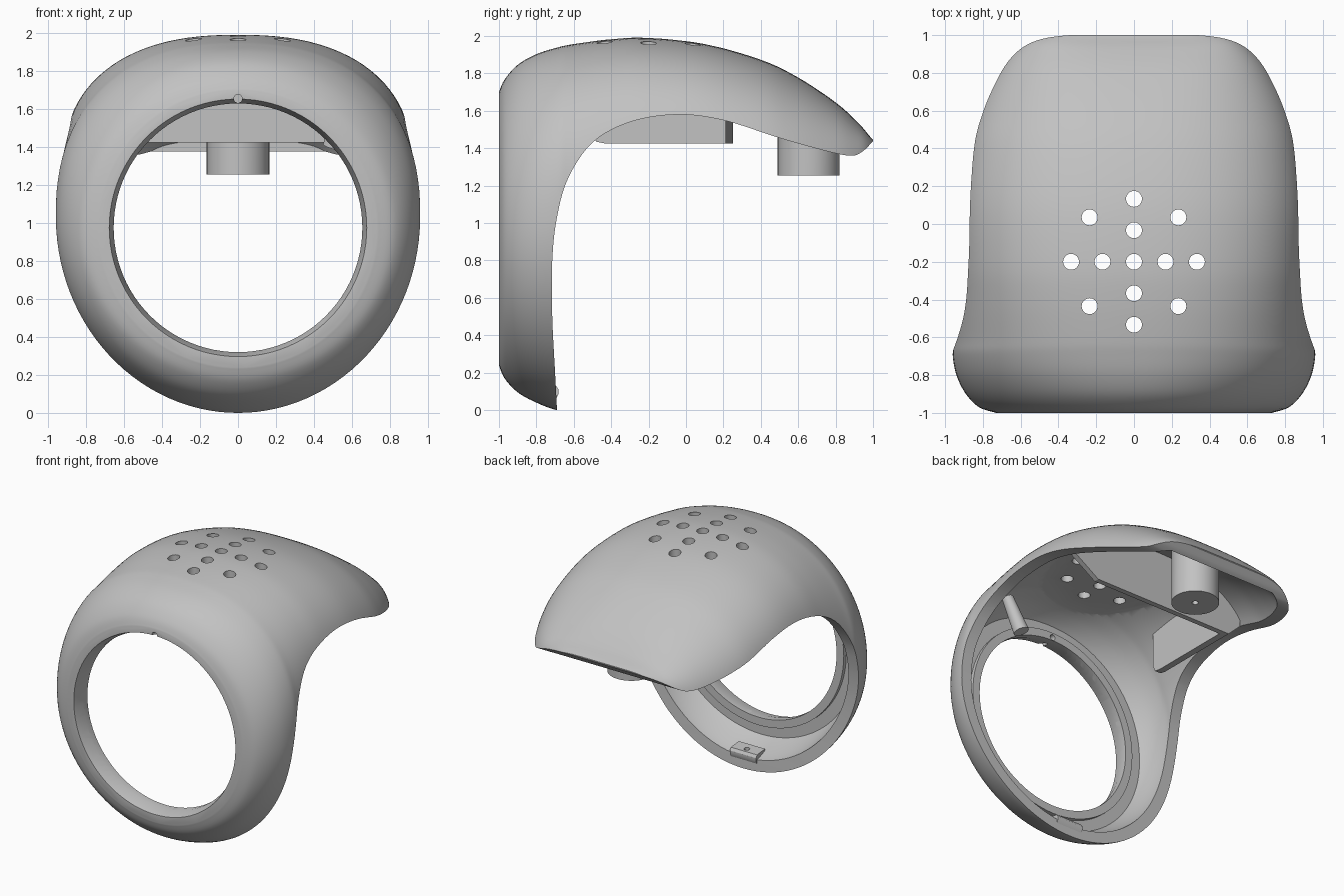
import bpy, bmesh, math
from mathutils import Vector

if "Cube" in bpy.data.objects:
    bpy.data.objects.remove(bpy.data.objects["Cube"], do_unlink=True)

grey = bpy.data.materials.new("plain grey")
grey.use_nodes = True
grey.diffuse_color = (0.54, 0.54, 0.54, 1)
grey.node_tree.nodes["Principled BSDF"].inputs["Base Color"].default_value = (0.54, 0.54, 0.54, 1)


def make(name, bm):
    bmesh.ops.recalc_face_normals(bm, faces=bm.faces)
    mesh = bpy.data.meshes.new(name)
    bm.to_mesh(mesh)
    bm.free()
    mesh.materials.append(grey)
    ob = bpy.data.objects.new(name, mesh)
    bpy.context.collection.objects.link(ob)
    return ob


def boolean(ob, cutter, operation="DIFFERENCE", keep=False):
    mod = ob.modifiers.new("cut", "BOOLEAN")
    mod.object, mod.operation, mod.solver = cutter, operation, "EXACT"
    bpy.context.view_layer.objects.active = ob
    bpy.ops.object.modifier_apply(modifier=mod.name)
    if not keep:
        bpy.data.objects.remove(cutter, do_unlink=True)


def smooth(rows, steps):
    """Catmull-Rom curve through rows of any width."""
    out = []
    for i in range(len(rows) - 1):
        a, b, c, d = (rows[max(0, min(k, len(rows) - 1))] for k in range(i - 1, i + 3))
        for s in range(steps):
            t = s / steps
            out.append([q + t * ((r - p) + t * ((2 * p - 5 * q + 4 * r - n)
                        + t * (3 * q - p - 3 * r + n))) / 2
                        for p, q, r, n in zip(a, b, c, d)])
    out.append(list(rows[-1]))
    return out


# Body stations: y, half width, top, bottom, widest height, roundness
STATIONS = smooth([
    (-1, .73, 1.70, .24, .97, 2), (-.97, .82, 1.767, .17, .97, 2.04),
    (-.9, .89, 1.846, .095, .98, 2.1), (-.8, .94, 1.903, .04, 1, 2.2),
    (-.69, .96, 1.938, 0, 1.03, 2.3), (-.6, .95, 1.957, 0, 1.07, 2.35),
    (-.4, .93, 1.983, 0, 1.19, 2.4), (-.2, .92, 1.99, 0, 1.28, 2.4),
    (.1, .915, 1.957, 0, 1.3, 2.4), (.4, .885, 1.873, 0, 1.25, 2.4),
    (.6, .832, 1.778, 0, 1.2, 2.45), (.8, .735, 1.645, 0, 1.15, 2.8),
    (.92, .635, 1.537, 0, 1.15, 3.5), (.98, .54, 1.467, 0, 1.15, 5),
    (1, .46, 1.445, 0, 1.15, 6)], 5)


def loft(name, inset=0.0, y_min=-2, y_max=2, sides=112):
    bm = bmesh.new()
    rings = []
    for y, w, top, low, mid, power in STATIONS:
        if not y_min <= y <= y_max:
            continue
        ring = []
        for i in range(sides):
            a = math.tau * i / sides
            c, s = math.cos(a), math.sin(a)
            e = 2 / power if s > 0 else 1
            height = (top - mid if s > 0 else mid - low) - inset
            x = math.copysign(abs(c) ** e, c) * (w - inset)
            z = mid + math.copysign(abs(s) ** e, s) * height
            ring.append(bm.verts.new((x, y, z)))
        rings.append(ring)
    for r, q in zip(rings, rings[1:]):
        for i in range(sides):
            j = (i + 1) % sides
            bm.faces.new((r[i], r[j], q[j], q[i]))
    bm.faces.new(rings[0])
    bm.faces.new(rings[-1])
    return make(name, bm)


def prism(name, outline, start, end, along_y=False):
    """Extrude a (y, z) outline along x, or an (x, z) outline along y."""
    bm = bmesh.new()
    face = bm.faces.new([bm.verts.new((u, start, z) if along_y else (start, u, z))
                         for u, z in outline])
    moved = bmesh.ops.extrude_face_region(bm, geom=[face])["geom"]
    shift = (0, end - start, 0) if along_y else (end - start, 0, 0)
    bmesh.ops.translate(bm, vec=shift,
                        verts=[v for v in moved if isinstance(v, bmesh.types.BMVert)])
    return make(name, bm)


def rod(name, start, end, r1, r2=None, sides=32):
    bm = bmesh.new()
    start, end = Vector(start), Vector(end)
    axis = end - start
    bmesh.ops.create_cone(bm, cap_ends=True, segments=sides, radius1=r1,
                          radius2=r1 if r2 is None else r2, depth=axis.length)
    bm.transform(axis.to_track_quat("Z", "Y").to_matrix().to_4x4())
    bmesh.ops.translate(bm, vec=(start + end) / 2, verts=bm.verts)
    return make(name, bm)


# Trimming volume that keeps inner parts below the outer surface
limit = loft("trim_limit", .04)
limit.hide_render = True

# Hollow hooded shell with a flat ceiling under the vents
shell = loft("hooded_shell")
boolean(shell, loft("cavity", .085, -.905, .95))
ceiling = prism("ceiling", [(-.8, 1.84), (.23, 1.84), (.23, 2.1), (-.8, 2.1)], -.6, .6)
boolean(ceiling, limit, "INTERSECT", keep=True)
boolean(shell, ceiling, "UNION")

# Sweeping lower rim, seen from the side
rim = smooth([(-.69, -.1), (-.69, 0), (-.7, .2), (-.715, .5), (-.715, .8), (-.69, 1.03),
              (-.63, 1.24), (-.5, 1.43), (-.3, 1.54), (-.05, 1.58), (.2, 1.55),
              (.5, 1.455), (.75, 1.385), (.88, 1.36), (.94, 1.38), (1, 1.437),
              (1.1, 1.54)], 5)
boolean(shell, prism("rim_cutter", rim + [(1.3, 1.54), (1.3, -.5), (-.69, -.5)], -1.5, 1.5))

# Round front opening with an inner collar and a bevelled lip
boolean(shell, rod("collar", (0, -.95, .975), (0, -.87, .975), .715, sides=96), "UNION")
boolean(shell, rod("opening", (0, -1.1, .975), (0, -.6, .975), .655, sides=96))
boolean(shell, rod("lip", (0, -1.04, .975), (0, -.92, .975), .69, .655, sides=96))
boolean(shell, rod("pin_hole", (0, -1.1, 1.655), (0, -.75, 1.655), .022))

# Vent holes in the crown
vents = [(0, dy) for dy in (-.333, -.167, 0, .167, .333)]
vents += [(s * dx, 0) for s in (-1, 1) for dx in (.167, .333)]
vents += [(s * .235, t * .235) for s in (-1, 1) for t in (-1, 1)]
for x, dy in vents:
    boolean(shell, rod("vent", (x, dy - .2, 1.6), (x, dy - .2, 2.2), .042))

# Inner bracket: cross wall, side rib, locating peg and round boss
wall = prism("cross_wall", [(-.64, 1.425), (.53, 1.425), (.74, 1.56), (.74, 2.1), (-.74, 2.1),
                            (-.74, 1.52)], .21, .25, along_y=True)
rib = prism("side_rib", [(-.43, 1.425), (.22, 1.425), (.22, 2.1), (-.5, 2.1), (-.5, 1.48),
                         (-.48, 1.435)], -.64, -.59)
peg = rod("locating_peg", (.5, -.61, 1.4), (.58, -.66, 1.66), .055, .04)
boss = rod("round_boss", (0, .655, 1.255), (0, .655, 2), .165, sides=48)
parts = [wall, rib, peg, boss]
for part in parts:
    boolean(part, limit, "INTERSECT", keep=True)
bpy.data.objects.remove(limit, do_unlink=True)
boolean(boss, rod("screw_hole", (0, .655, 1.2), (0, .655, 1.45), .022))

# Small catch at the bottom of the ring, drilled from above
catch = prism("bottom_catch", [(-.79, .06), (-.695, .06), (-.682, .085), (-.682, .11),
                               (-.695, .13), (-.79, .14)], -.11, .11)
boolean(catch, rod("catch_hole", (0, -.73, .09), (0, -.73, .2), .02))

# Smooth curved faces, keeping hard edges sharp
for ob in [shell, catch] + parts:
    bpy.ops.object.select_all(action="DESELECT")
    ob.select_set(True)
    bpy.context.view_layer.objects.active = ob
    bpy.ops.object.shade_smooth_by_angle(angle=math.radians(32))
